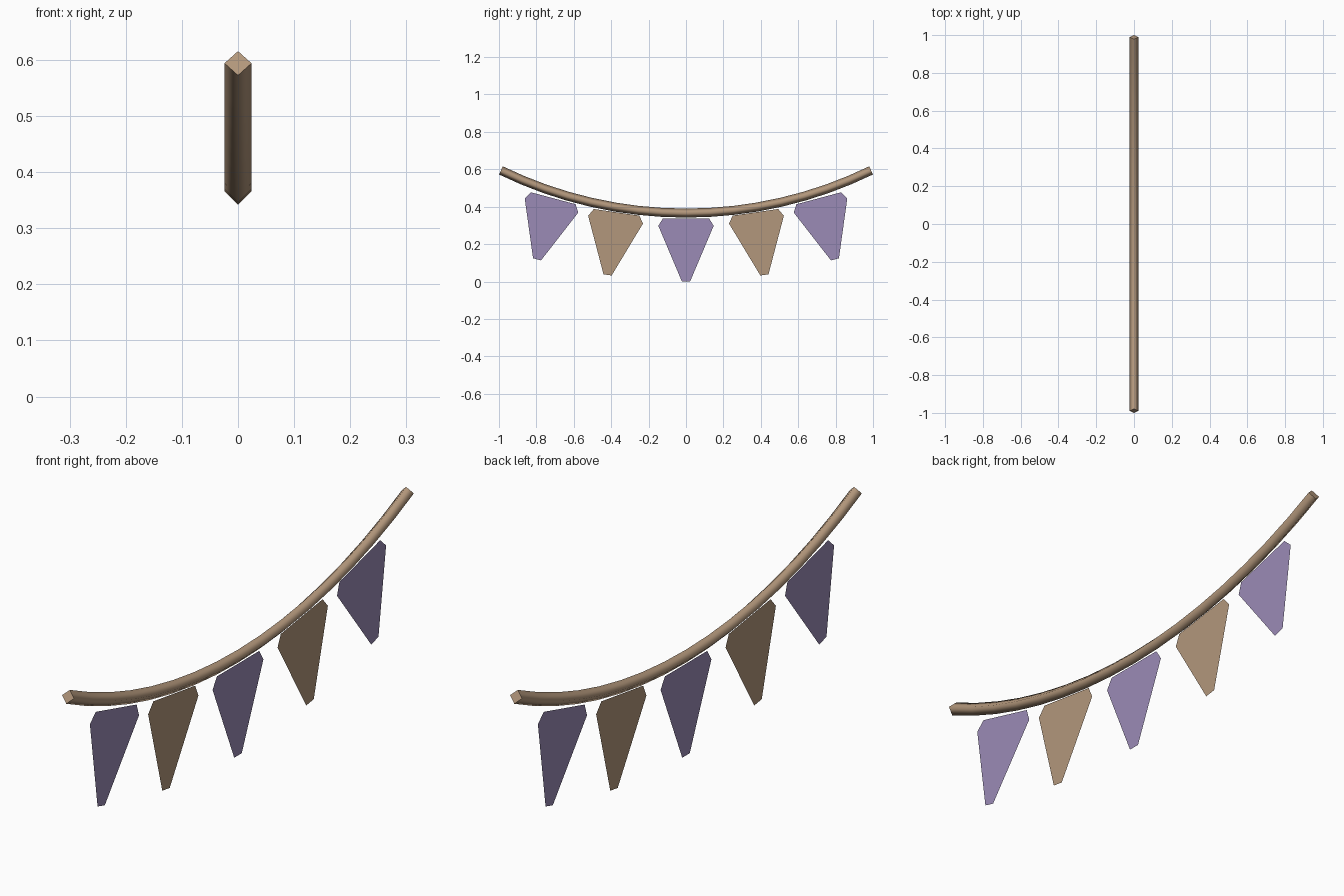
import bpy, bmesh
from math import sin, cos, asin, pi, radians

cube = bpy.data.objects.get("Cube")
if cube:
    bpy.data.objects.remove(cube, do_unlink=True)


def make_material(name, rgb):
    mat = bpy.data.materials.new(name)
    mat.use_nodes = True
    mat.diffuse_color = (*rgb, 1)
    bsdf = next(n for n in mat.node_tree.nodes if n.type == "BSDF_PRINCIPLED")
    bsdf.inputs["Base Color"].default_value = (*rgb, 1)
    return mat


tan = make_material("tan", (0.45, 0.31, 0.20))
purple = make_material("purple", (0.33, 0.26, 0.47))


def make_object(name, bm, mat):
    mesh = bpy.data.meshes.new(name)
    bm.to_mesh(mesh)
    bm.free()
    mesh.materials.append(mat)
    obj = bpy.data.objects.new(name, mesh)
    bpy.context.collection.objects.link(obj)
    return obj


# Sagging rope: a diamond section swept along an arc, smooth sides, flat ends
HALF_SPAN, SAG, LOW, THICK = 0.9895, 0.228, 0.366, 0.024
SEGMENTS, SIDES = 16, 4
radius = (HALF_SPAN ** 2 + SAG ** 2) / (2 * SAG)
sweep = asin(HALF_SPAN / radius)

bm = bmesh.new()
rings = []
for i in range(SEGMENTS + 1):
    a = sweep * (2 * i / SEGMENTS - 1)
    ring = []
    for k in range(SIDES):
        t = 2 * pi * k / SIDES
        r = radius - THICK * sin(t)
        ring.append(bm.verts.new((THICK * cos(t), r * sin(a),
                                  LOW + radius - r * cos(a))))
    rings.append(ring)
for a, b in zip(rings, rings[1:]):
    for k in range(SIDES):
        n = (k + 1) % SIDES
        bm.faces.new((a[k], a[n], b[n], b[k])).smooth = True
bm.faces.new(rings[0])
bm.faces.new(rings[-1])
bmesh.ops.recalc_face_normals(bm, faces=bm.faces)
make_object("rope", bm, tan)

# Pennants: flat tapered cloths with clipped corners, hung along the rope
HALF_OUTLINE = [(0.123, 0), (0.148, -0.04), (0.022, -0.338)]
OUTLINE = HALF_OUTLINE + [(-y, z) for y, z in reversed(HALF_OUTLINE)]


def pennant(name, y, z, tilt, mat):
    bm = bmesh.new()
    c, s = cos(radians(tilt)), sin(radians(tilt))
    face = bm.faces.new([bm.verts.new((0, y + u * c - v * s, z + u * s + v * c))
                         for u, v in OUTLINE])
    face.normal_update()
    if face.normal.x < 0:
        face.normal_flip()
    make_object(name, bm, mat)


pennant("middle_pennant", 0, 0.338, 0, purple)
for side, label in ((-1, "front"), (1, "back")):
    pennant(label + "_inner_pennant", side * 0.371, 0.37, side * 8.2, tan)
    pennant(label + "_outer_pennant", side * 0.709, 0.445, side * 15, purple)
